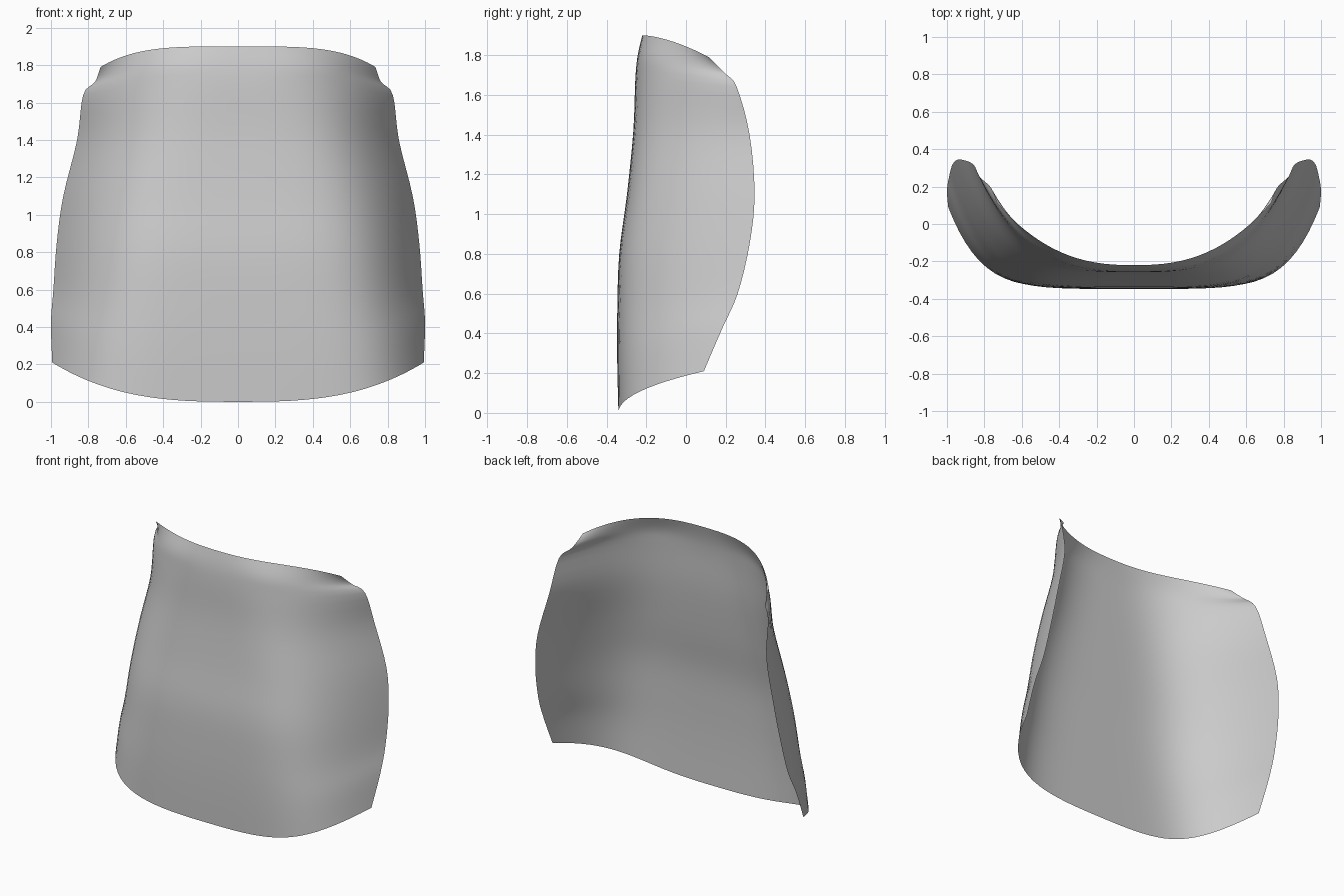
import bpy
import bmesh

cube = bpy.data.objects.get("Cube")
if cube:
    bpy.data.objects.remove(cube, do_unlink=True)

# Ribs, bottom to top: centre z, centre y, edge x, edge y, edge z, bend power, lift power
RIBS = [
    (0.00, -0.340, 0.993, 0.09, 0.21, 6.0, 2.9),
    (0.25, -0.346, 1.000, 0.18, 0.42, 5.6, 3.0),
    (0.50, -0.346, 0.987, 0.26, 0.60, 5.2, 3.0),
    (0.80, -0.336, 0.969, 0.32, 0.85, 4.8, 3.0),
    (1.10, -0.297, 0.934, 0.345, 1.10, 4.4, 3.0),
    (1.42, -0.265, 0.860, 0.32, 1.40, 3.8, 3.5),
    (1.68, -0.255, 0.828, 0.255, 1.64, 3.2, 4.0),
    (1.80, -0.243, 0.765, 0.195, 1.71, 3.2, 4.0),
    (1.90, -0.220, 0.735, 0.115, 1.79, 2.5, 4.0),
]
STEPS, HALF = 4, 20


def smooth_step(a, b, c, d, t):
    """Catmull-Rom blend between b and c."""
    return b + t / 2 * (c - a + t * (2*a - 5*b + 4*c - d + t * (3*b - 3*c + d - a)))


def rib_at(i, t):
    last = len(RIBS) - 1
    near = [RIBS[min(max(i + k, 0), last)] for k in (-1, 0, 1, 2)]
    return [smooth_step(*vals, t) for vals in zip(*near)]


def rib_points(rib):
    zc, yc, xe, ye, ze, bend, lift = rib
    for j in range(-HALF, HALF + 1):
        u = 1 - (1 - abs(j) / HALF) ** 1.5      # closer spacing near the side edges
        side = 1 if j >= 0 else -1
        yield side * xe * u, yc + (ye - yc) * u ** bend, zc + (ze - zc) * u ** lift


# Curved panel, a single sheet
ribs = [rib_at(i, k / STEPS) for i in range(len(RIBS) - 1) for k in range(STEPS)]
ribs.append(RIBS[-1])
bm = bmesh.new()
rows = [[bm.verts.new(p) for p in rib_points(r)] for r in ribs]
for low, high in zip(rows, rows[1:]):
    for j in range(2 * HALF):
        bm.faces.new((low[j], low[j + 1], high[j + 1], high[j]))
mesh = bpy.data.meshes.new("curved_panel")
bm.to_mesh(mesh)
bm.free()
panel = bpy.data.objects.new("curved_panel", mesh)
bpy.context.collection.objects.link(panel)

# Plain grey
grey = bpy.data.materials.new("light_grey")
grey.use_nodes = True
colour = (0.6, 0.6, 0.6, 1)
grey.diffuse_color = colour
grey.node_tree.nodes["Principled BSDF"].inputs["Base Color"].default_value = colour
mesh.materials.append(grey)

bpy.context.view_layer.objects.active = panel
panel.select_set(True)
bpy.ops.object.shade_smooth_by_angle()
